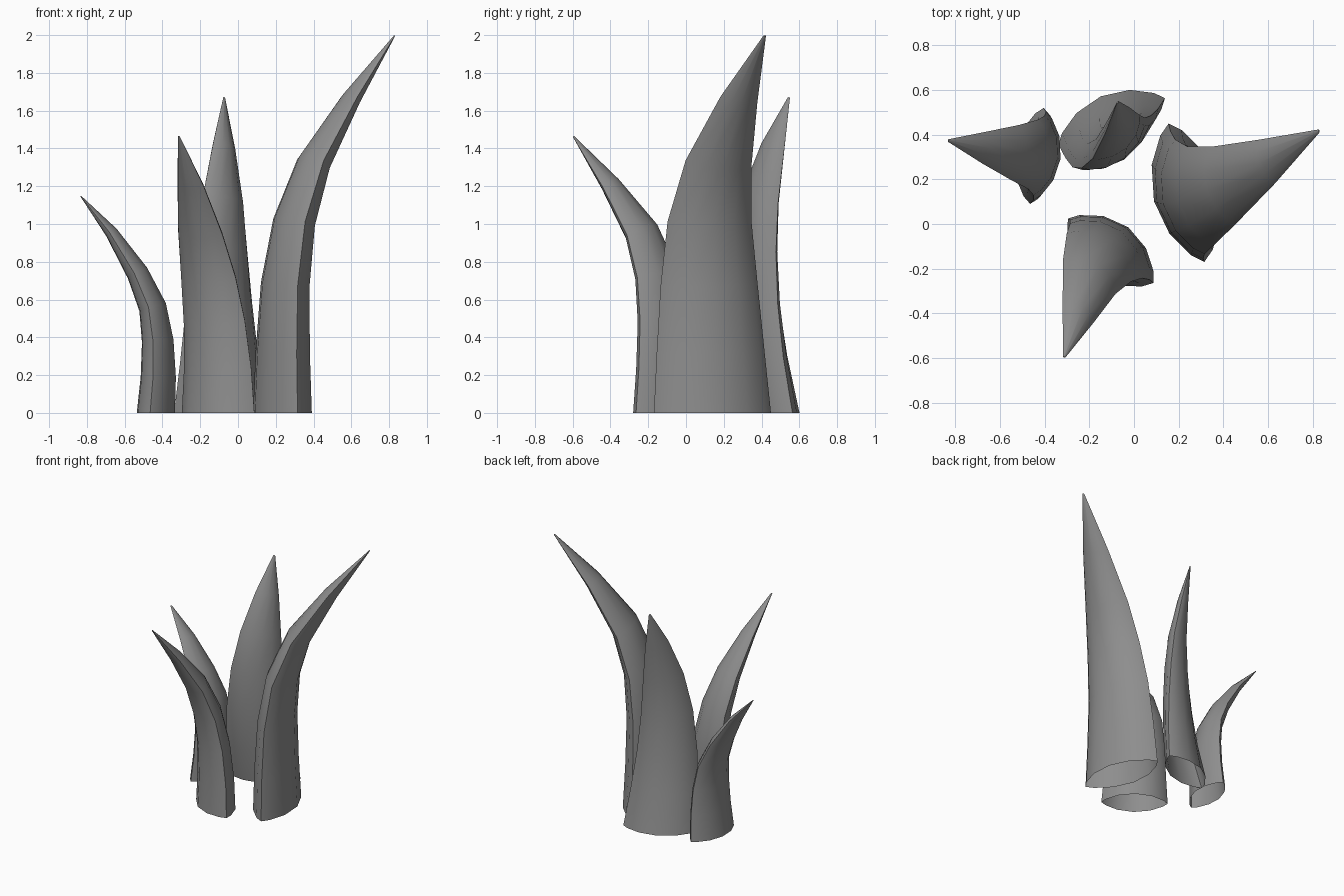
import bpy, bmesh
from math import sin, cos, pi, radians
from mathutils import Vector

if "Cube" in bpy.data.objects:
    bpy.data.objects.remove(bpy.data.objects["Cube"])

SEG = 6  # facets per side of the lens-shaped section
grey = bpy.data.materials.new("dark_grey")
grey.diffuse_color = (.27, .27, .27, 1)
grey.use_nodes = True
grey.node_tree.nodes["Principled BSDF"].inputs["Base Color"].default_value = grey.diffuse_color


def lens(a, thick):
    """Two bulging sides with pointed ends, half width a, half thickness a * thick."""
    pts = []
    for s in (1, -1):
        for i in range(SEG):
            ang = pi * i / SEG
            pts.append((s * a * cos(ang), s * a * thick * sin(ang) ** 1.6))
    return pts


def blade(name, turn, rings, twist=0, thick=0.47):
    """Loft the lens along a bent spine; rings hold x, y, z, half width.
    turn is the heading of the width at the foot, twist is added toward the tip."""
    bm = bmesh.new()
    spine = [Vector(r[:3]) for r in rings]
    loops = []
    last = len(rings) - 1
    for i, c in enumerate(spine):
        tan = spine[min(i + 1, last)] - spine[max(i - 1, 0)]
        if i == 0:
            tan = Vector((0, 0, 1))  # flat foot on the ground
        tan.normalize()
        ang = radians(turn + twist * i / last)
        w = Vector((cos(ang), sin(ang), 0))
        w = (w - tan * w.dot(tan)).normalized()
        n = tan.cross(w)
        loops.append([bm.verts.new(c + w * u + n * v) for u, v in lens(rings[i][3], thick)])
    for lo, hi in zip(loops, loops[1:]):
        for j in range(len(lo)):
            k = (j + 1) % len(lo)
            bm.faces.new((lo[j], lo[k], hi[k], hi[j]))
    bm.faces.new(loops[-1])  # tip closed, foot left open
    mesh = bpy.data.meshes.new(name)
    bm.to_mesh(mesh)
    bm.free()
    mesh.materials.append(grey)
    ob = bpy.data.objects.new(name, mesh)
    bpy.context.collection.objects.link(ob)
    bpy.ops.object.select_all(action='DESELECT')
    ob.select_set(True)
    bpy.context.view_layer.objects.active = ob
    bpy.ops.object.shade_smooth_by_angle(angle=0.7)


# tall blade leaning right
blade("tall_right_blade", 104.5, [
    (.235, .14, 0, .32), (.237, .13, .32, .295), (.25, .122, .68, .265),
    (.297, .125, 1.01, .23), (.40, .172, 1.32, .183), (.597, .28, 1.66, .105),
    (.829, .417, 1.997, .007)])

# upright blade at the back, bowed toward the middle and twisted
blade("back_blade", 23.5, [
    (-.10, .46, 0, .26), (-.10, .405, .28, .235), (-.10, .37, .57, .21),
    (-.093, .363, .86, .182), (-.08, .39, 1.13, .145), (-.074, .46, 1.41, .085),
    (-.073, .545, 1.67, .007)], twist=30)

# blade leaning toward the front
blade("front_blade", -37, [
    (-.105, -.12, 0, .24), (-.108, -.115, .23, .223), (-.125, -.12, .48, .203),
    (-.157, -.15, .72, .18), (-.20, -.235, .96, .142), (-.25, -.40, 1.21, .082),
    (-.313, -.596, 1.464, .006)], thick=.55)

# short blade leaning left
blade("short_left_blade", 82, [
    (-.435, .305, 0, .217), (-.422, .305, .19, .20), (-.425, .307, .38, .18),
    (-.452, .312, .56, .157), (-.532, .32, .74, .125), (-.67, .343, .955, .072),
    (-.832, .374, 1.147, .006)])
